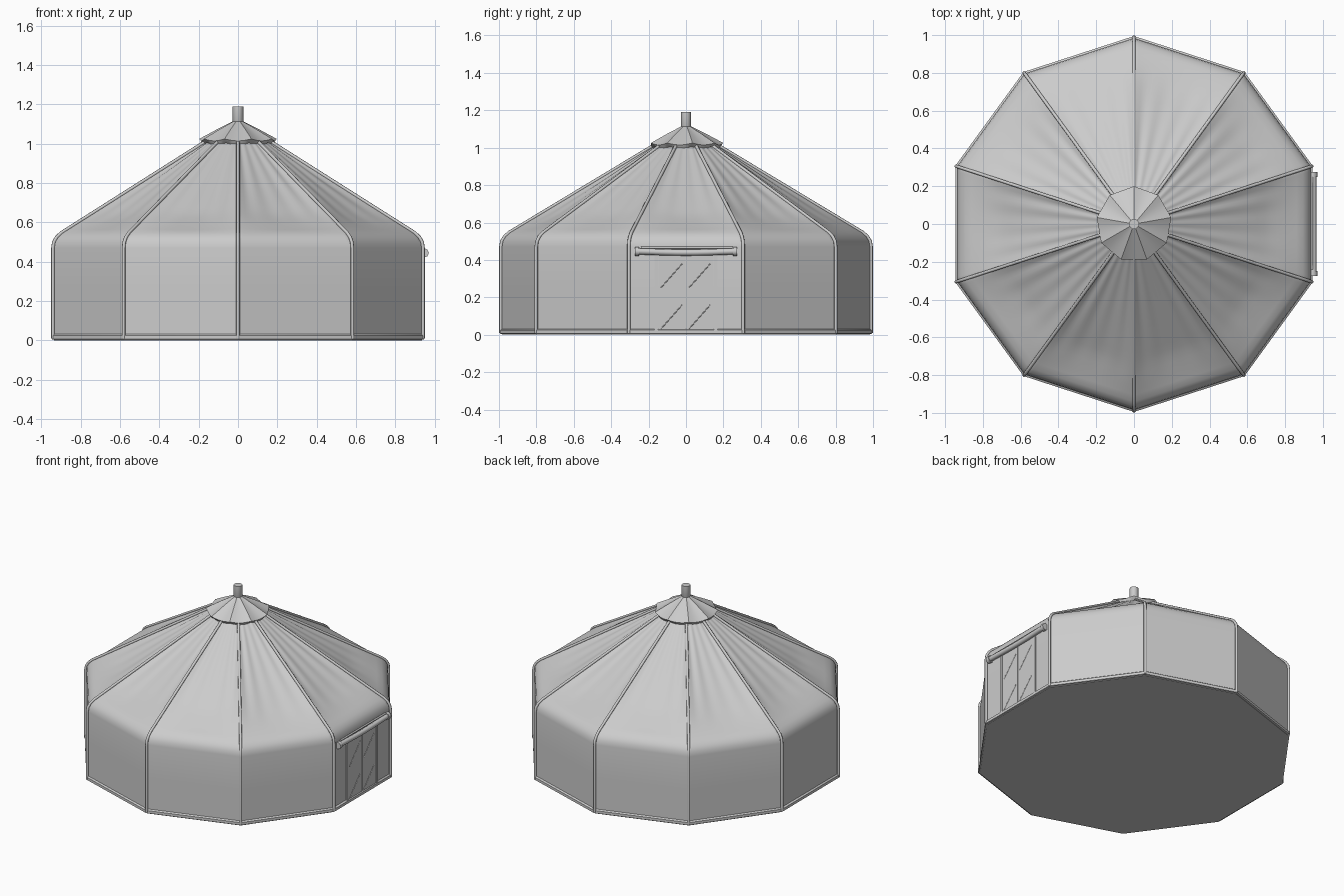
import bpy, bmesh, math
from mathutils import Vector

cube = bpy.data.objects.get("Cube")
if cube:
    bpy.data.objects.remove(cube)

SIDES, STEPS, R = 10, 24, 0.985
EAVE, ROOF_ROWS = 0.47, 22


def material(name, rgb):
    m = bpy.data.materials.new(name)
    m.use_nodes = True
    m.diffuse_color = (*rgb, 1)
    m.node_tree.nodes["Principled BSDF"].inputs["Base Color"].default_value = (*rgb, 1)
    return m


CANVAS = material("light grey canvas", (0.6, 0.6, 0.6))


def finish(name, bm, angle=30):
    bmesh.ops.recalc_face_normals(bm, faces=bm.faces)
    me = bpy.data.meshes.new(name)
    bm.to_mesh(me)
    bm.free()
    ob = bpy.data.objects.new(name, me)
    bpy.context.collection.objects.link(ob)
    me.materials.append(CANVAS)
    bpy.ops.object.select_all(action="DESELECT")
    bpy.context.view_layer.objects.active = ob
    ob.select_set(True)
    bpy.ops.object.shade_smooth_by_angle(angle=math.radians(angle))
    return ob


def corner(k, n=SIDES):
    a = math.pi / 2 + math.tau * k / n
    return Vector((math.cos(a), math.sin(a), 0))


def lofted(name, rings, caps=(True, True), angle=30):
    """Skin a stack of equal closed rings."""
    bm = bmesh.new()
    rows = [[bm.verts.new(p) for p in ring] for ring in rings]
    for a, b in zip(rows, rows[1:]):
        for i in range(len(a)):
            j = (i + 1) % len(a)
            bm.faces.new((a[i], a[j], b[j], b[i]))
    for row, wanted in zip((rows[0], rows[-1]), caps):
        if wanted:
            bm.faces.new(row)
    return finish(name, bm, angle)


def tubes(name, paths, radius, closed=False):
    cu = bpy.data.curves.new(name, "CURVE")
    cu.dimensions = "3D"
    cu.bevel_depth, cu.bevel_resolution, cu.use_fill_caps = radius, 2, True
    for path in paths:
        s = cu.splines.new("POLY")
        s.points.add(len(path) - 1)
        s.use_cyclic_u = closed
        for pt, p in zip(s.points, path):
            pt.co = (*p, 1)
    cu.materials.append(CANVAS)
    ob = bpy.data.objects.new(name, cu)
    bpy.context.collection.objects.link(ob)
    bpy.ops.object.select_all(action="DESELECT")
    bpy.context.view_layer.objects.active = ob
    ob.select_set(True)
    bpy.ops.object.convert(target="MESH")
    bpy.ops.object.shade_smooth_by_angle(angle=math.radians(50))


def box(name, lo, hi):
    x0, y0, z0 = lo
    x1, y1, z1 = hi
    ring = lambda z: [(x0, y0, z), (x1, y0, z), (x1, y1, z), (x0, y1, z)]
    return lofted(name, [ring(z0), ring(z1)])


# Shared profile: wall, rounded eave, straight roof slope
profile = [(1, 0), (1, 0.25), (1, EAVE)]
profile += [(0.995, 0.5), (0.98, 0.525), (0.955, 0.547)]
slope = [(0.955 - 0.805 * i / ROOF_ROWS, 0.547 + 0.48 * i / ROOF_ROWS)
         for i in range(1, ROOF_ROWS + 1)]


def panel_ring(r, z, t):
    """One ten-sided ring; t runs from eave to peak and drives sag and folds."""
    ring = []
    for k in range(SIDES):
        for s in range(STEPS):
            u = s / STEPS
            p = corner(k).lerp(corner(k + 1), u) * r * R
            middle = math.sin(math.pi * u)
            sag = 0.035 * middle * min(1, t * 4) * (1 - t)
            fade = max(0, t - 0.12) * (1.1 - t)
            near_rib = 1 - 0.65 * middle
            fold = 0.05 * fade * near_rib * (0.5 - 0.5 * math.cos(math.tau * 4 * u + 0.6 * math.sin(k * 2.3) * middle))
            p.z = z - sag - fold
            ring.append(p)
    return ring


rings = [panel_ring(r, z, 0) for r, z in profile]
rings += [panel_ring(r, z, (i + 1) / ROOF_ROWS) for i, (r, z) in enumerate(slope)]
lofted("tent_walls_and_roof", rings)

# Piping along each corner and up the roof
tubes("corner_piping", [[corner(k) * (0.99 * r) + Vector((0, 0, z)) for r, z in
                         [(1, 0.01)] + profile[2:] + slope] for k in range(SIDES)], 0.009)

# Hem band around the foot of the wall
lofted("bottom_hem", [[corner(k) * r + Vector((0, 0, z)) for k in range(SIDES)]
                      for r, z in ((0.98, 0.002), (0.995, 0.006), (0.995, 0.024), (0.984, 0.032))],
       (False, False))

# Pleated peak cap with a scalloped valance
CAP, CAP_STEPS = 9, 8


def cap_ring(r, z, pleat, scallop):
    ring = []
    for k in range(CAP):
        for s in range(CAP_STEPS):
            u = s / CAP_STEPS
            p = corner(k, CAP).lerp(corner(k + 1, CAP), u) * r
            p.z = z - (pleat + scallop) * math.sin(math.pi * u)
            ring.append(p)
    return ring


lofted("peak_cap", [cap_ring(0.165, 0.995, 0, 0.006), cap_ring(0.185, 1.012, 0, 0.022),
                    cap_ring(0.2, 1.025, 0.01, 0), cap_ring(0.11, 1.073, 0.006, 0),
                    cap_ring(0.025, 1.115, 0, 0)], angle=20)

# Centre pole
lofted("centre_pole", [[corner(k, 16) * r + Vector((0, 0, z)) for k in range(16)]
                       for r, z in ((0.022, 1.0), (0.022, 1.105), (0.027, 1.115), (0.027, 1.19))])

# Doorway on the left wall: two hanging flaps, side strips and seams
WALL = R * math.cos(math.pi / SIDES)
for side, name in ((-1, "front"), (1, "back")):
    edges = sorted((side * 0.004, side * 0.148))
    box(name + "_door_flap", (WALL - 0.01, edges[0], 0.008), (WALL + 0.004, edges[1], 0.425))
    edges = sorted((side * 0.15, side * 0.168))
    box(name + "_door_strip", (WALL - 0.01, edges[0], 0.008), (WALL + 0.007, edges[1], 0.425))
    # Slanting creases in the flap
    tubes(name + "_door_creases",
          [[(WALL + 0.003, side * 0.075 - 0.06, z), (WALL + 0.003, side * 0.075 + 0.055, z + 0.13)]
           for z in (0.03, 0.25)], 0.003)

# Rolled-up door curtain with tie bands and its hanging rail
roll = [(WALL + 0.012, y, 0.443 - 0.004 * math.cos(y * 9)) for y in [-0.265 + 0.053 * i for i in range(11)]]
tubes("rolled_curtain", [roll], 0.017)
tubes("curtain_rail", [[(WALL + 0.006, -0.24, 0.466), (WALL + 0.006, 0.25, 0.466)]], 0.006)
for y, name in ((-0.262, "front"), (0.262, "back")):
    tubes(name + "_curtain_tie", [[(WALL + 0.01, y - 0.012, 0.445), (WALL + 0.01, y + 0.012, 0.445)]], 0.024)
